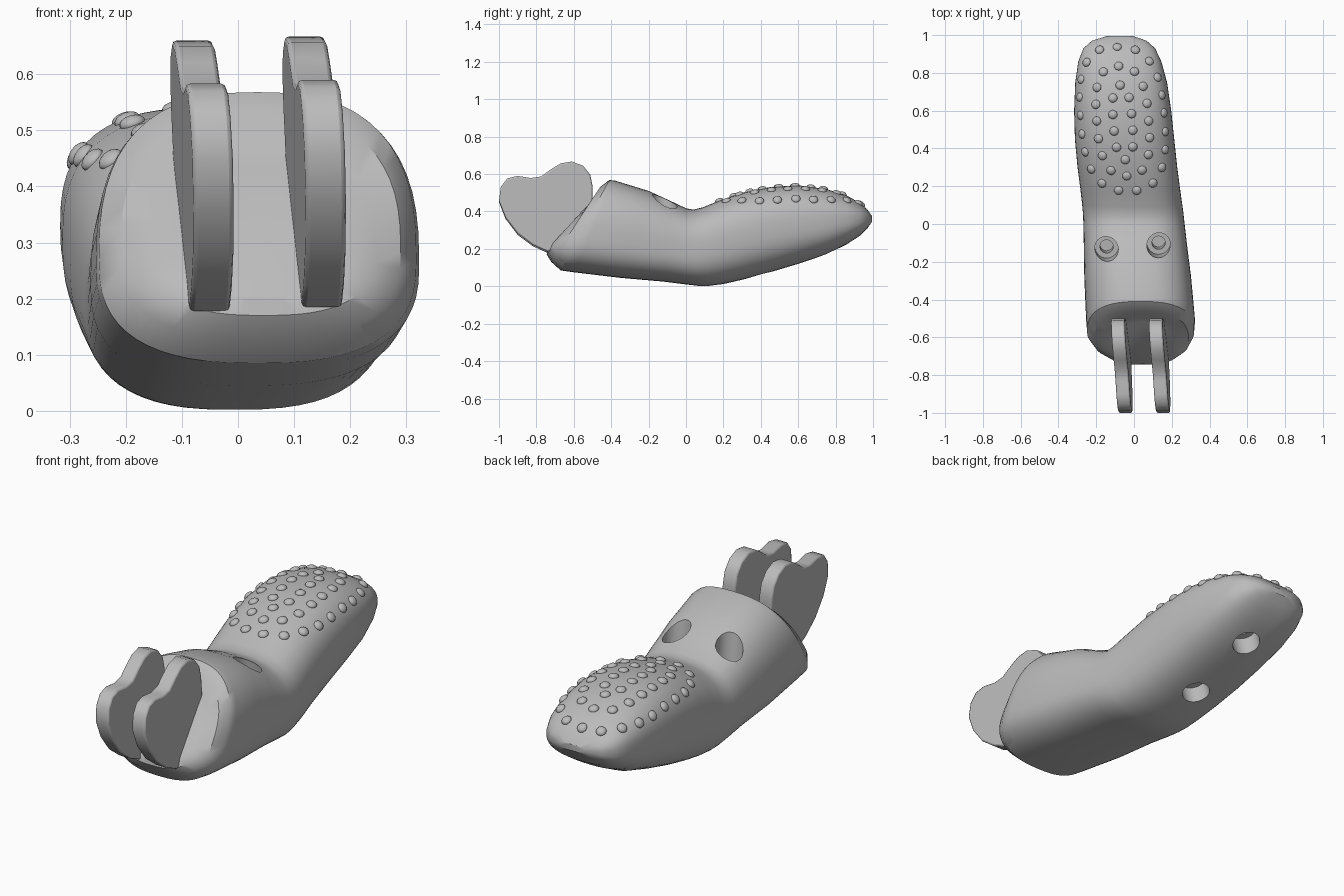
import bpy
import bmesh
import math
from mathutils import Matrix, Vector
from mathutils.bvhtree import BVHTree

if "Cube" in bpy.data.objects:
    bpy.data.objects.remove(bpy.data.objects["Cube"], do_unlink=True)

# One plain grey for every part
grey = bpy.data.materials.new("plain grey")
grey.use_nodes = True
colour = (0.5, 0.5, 0.5, 1)
grey.diffuse_color = colour
grey.node_tree.nodes["Principled BSDF"].inputs["Base Color"].default_value = colour


def make_object(name, bm):
    bmesh.ops.recalc_face_normals(bm, faces=bm.faces)
    mesh = bpy.data.meshes.new(name)
    bm.to_mesh(mesh)
    bm.free()
    mesh.materials.append(grey)
    obj = bpy.data.objects.new(name, mesh)
    bpy.context.collection.objects.link(obj)
    return obj


def activate(obj):
    bpy.ops.object.select_all(action="DESELECT")
    obj.select_set(True)
    bpy.context.view_layer.objects.active = obj


def smooth(obj, degrees):
    activate(obj)
    bpy.ops.object.shade_smooth_by_angle(angle=math.radians(degrees))


def rounded(angle, power):
    """Point on a unit rounded square."""
    c, s = math.cos(angle), math.sin(angle)
    return (math.copysign(abs(c) ** (2 / power), c),
            math.copysign(abs(s) ** (2 / power), s))


# Body: rounded sections, each as top y, top z, bottom y, bottom z, centre x, half width
sections = [
    (-.52, .44, -.74, .20, .045, .16),
    (-.49, .47, -.745, .17, .045, .20),
    (-.46, .53, -.72, .13, .04, .25),
    (-.41, .568, -.67, .085, .035, .283),
    (-.38, .565, -.60, .075, .035, .288),
    (-.20, .51, -.35, .045, .02, .283),
    (-.08, .455, -.12, .025, .007, .273),
    (0, .417, 0, .01, 0, .268),
    (.04, .41, .07, .002, -.004, .266),
    (.09, .422, .12, .002, -.01, .265),
    (.17, .455, .20, .012, -.02, .264),
    (.30, .50, .30, .035, -.035, .264),
    (.45, .53, .45, .075, -.05, .263),
    (.60, .54, .60, .12, -.06, .257),
    (.75, .52, .75, .17, -.068, .243),
    (.86, .485, .86, .225, -.075, .22),
    (.93, .445, .93, .27, -.078, .19),
    (.97, .41, .97, .31, -.078, .145),
    (.995, .375, .995, .345, -.075, .07),
]
SIDES = 56


def body_ring(bm, section):
    top_y, top_z, low_y, low_z, centre, half = section
    waist = min(.5, max(.38, .44 + .15 * low_y))
    ring = []
    for i in range(SIDES):
        u, v = rounded(math.tau * i / SIDES, 2.6)
        h = waist + v * ((1 - waist) if v > 0 else waist)
        ring.append(bm.verts.new((centre + half * u,
                                  low_y + h * (top_y - low_y),
                                  low_z + h * (top_z - low_z))))
    return ring


bm = bmesh.new()
rings = [body_ring(bm, s) for s in sections]
for a, b in zip(rings, rings[1:]):
    for i in range(SIDES):
        j = (i + 1) % SIDES
        bm.faces.new((a[i], a[j], b[j], b[i]))
bm.faces.new(rings[0])
bm.faces.new(rings[-1])
bmesh.ops.recalc_face_normals(bm, faces=bm.faces)
surface = BVHTree.FromBMesh(bm)
body = make_object("body", bm)


# Holes: stepped cylinders drilled into the body
def drill(start, direction, steps):
    """steps: radius and depth of each cylinder, measured from the start."""
    direction = Vector(direction).normalized()
    turn = direction.to_track_quat("Z", "Y").to_matrix().to_4x4()
    for radius, depth in steps:
        cut = bmesh.new()
        bmesh.ops.create_cone(
            cut, cap_ends=True, segments=32, radius1=radius, radius2=radius, depth=depth,
            matrix=Matrix.Translation(Vector(start) + direction * depth / 2) @ turn)
        cutter = make_object("hole_cutter", cut)
        cutter.hide_render = True
        mod = body.modifiers.new("hole", "BOOLEAN")
        mod.operation = "DIFFERENCE"
        mod.solver = "EXACT"
        mod.object = cutter
        activate(body)
        bpy.ops.object.modifier_apply(modifier=mod.name)
        bpy.data.objects.remove(cutter, do_unlink=True)


for x, y in ((-.145, -.15), (.13, -.13)):
    drill((x, y, .6), (0, .12, -1), ((.062, .26), (.035, .36)))
for x, y, z in ((-.05, .4, .06), (-.06, .76, .175)):
    drill((x, y + .03, z - .1), (0, -.3, 1), ((.066, .2), (.035, .26)))
smooth(body, 32)

# Grip bumps: three nested rounded loops, evenly spaced and seated on the surface
bm = bmesh.new()
loops = ((21, .222, .175, .937), (16, .138, .254, .836), (10, .05, .34, .735))
for count, half, low, high in loops:
    path = []
    for i in range(721):
        u, v = rounded(math.pi / 2 - math.tau * i / 720, 2.7)
        y = (low + high) / 2 + v * (high - low) / 2
        path.append(Vector((-.06 - .074 * (y - .55) + half * u, y, 2)))
    lengths = [0]
    for a, b in zip(path, path[1:]):
        lengths.append(lengths[-1] + (b - a).length)
    for k in range(count):
        target = lengths[-1] * k / count
        spot = next(p for p, d in zip(path, lengths) if d >= target)
        hit, normal, _, _ = surface.ray_cast(spot, Vector((0, 0, -1)))
        if hit:
            turn = normal.to_track_quat("Z", "Y").to_matrix().to_4x4()
            bmesh.ops.create_uvsphere(
                bm, u_segments=16, v_segments=8, radius=.024,
                matrix=Matrix.Translation(hit) @ turn @ Matrix.Diagonal((1, 1, .6, 1)))
smooth(make_object("grip_bumps", bm), 40)

# Two lobed plates standing in the front face, leaning slightly
outline = [
    (-1, .45), (-.99, .525), (-.955, .57), (-.9, .583), (-.83, .572), (-.775, .58),
    (-.72, .62), (-.67, .65), (-.61, .66), (-.55, .637), (-.512, .59), (-.5, .53),
    (-.5, .42), (-.55, .3), (-.66, .2), (-.74, .178), (-.82, .215), (-.9, .275), (-.965, .36),
]


def plate(name, offset, lift):
    bm = bmesh.new()
    sides = []
    for shift in (-.036, .036):
        sides.append([bm.verts.new((offset + shift - .07 * y - .046 * z, y, z + lift))
                      for y, z in outline])
    left, right = sides
    bm.faces.new(left)
    bm.faces.new(right)
    for i in range(len(outline)):
        j = (i + 1) % len(outline)
        bm.faces.new((left[i], left[j], right[j], right[i]))
    obj = make_object(name, bm)
    bevel = obj.modifiers.new("soft rim", "BEVEL")
    bevel.width = .008
    bevel.segments = 2
    bevel.limit_method = "ANGLE"
    bevel.angle_limit = math.radians(60)
    smooth(obj, 40)


plate("right_plate", -.094, 0)
plate("left_plate", .106, .007)
